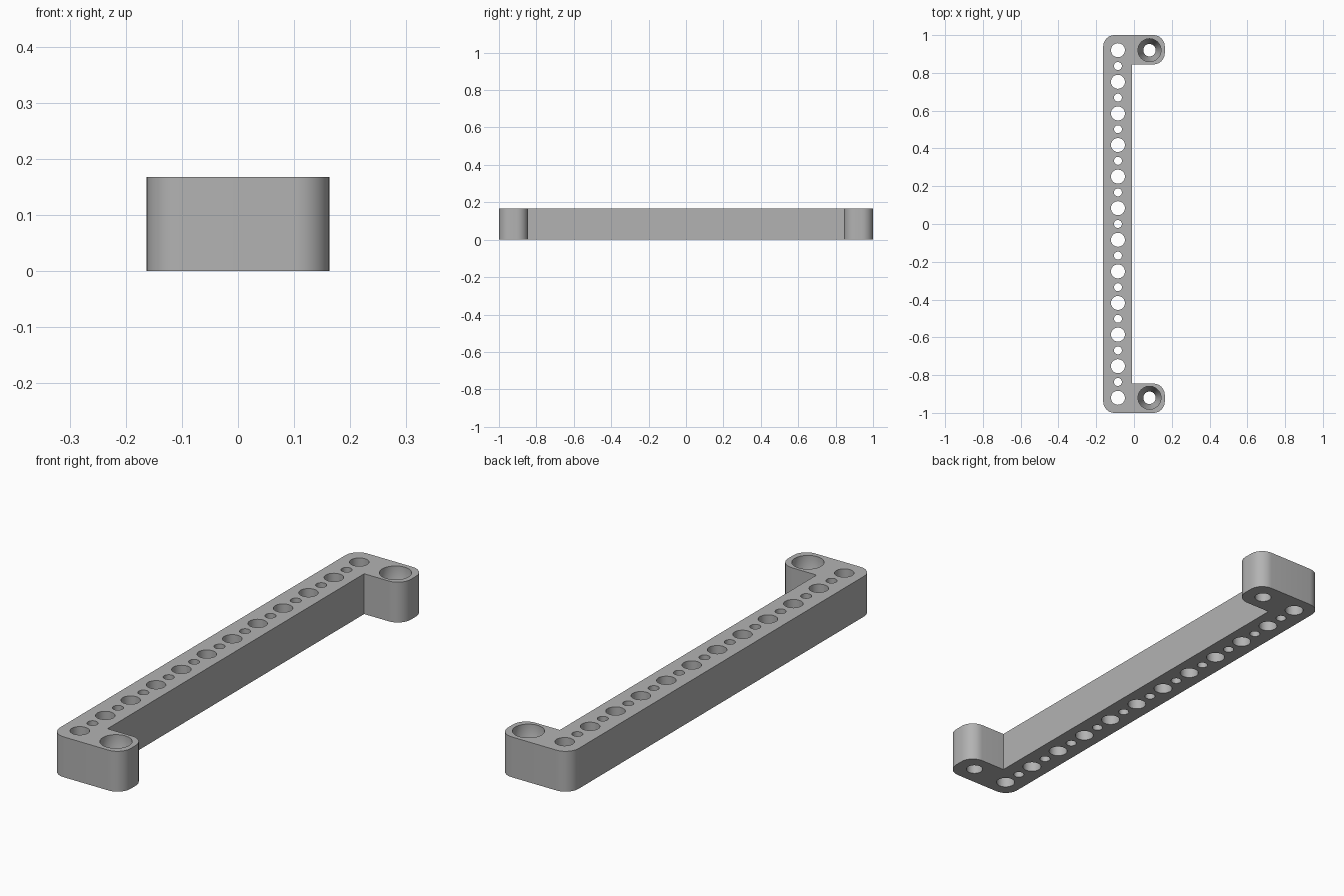
import bpy, bmesh, math

if "Cube" in bpy.data.objects:
    bpy.data.objects.remove(bpy.data.objects["Cube"], do_unlink=True)

H = 0.168          # bracket height
X0, X1, XB = -0.163, 0.163, -0.01
YT = 0.845         # inner edge of the tabs
R = 0.06           # corner radius

grey = bpy.data.materials.new("plain grey")
grey.use_nodes = True
colour = (0.45, 0.45, 0.45, 1)
grey.diffuse_color = colour
grey.node_tree.nodes["Principled BSDF"].inputs["Base Color"].default_value = colour


def make_object(name, bm):
    bmesh.ops.recalc_face_normals(bm, faces=bm.faces)
    mesh = bpy.data.meshes.new(name)
    bm.to_mesh(mesh)
    bm.free()
    mesh.materials.append(grey)
    obj = bpy.data.objects.new(name, mesh)
    bpy.context.collection.objects.link(obj)
    return obj


def add_bore(bm, x, y, profile, n=40):
    """Closed turned solid from (radius, height) pairs."""
    rings = [[bm.verts.new((x + r * math.cos(2 * math.pi * i / n),
                            y + r * math.sin(2 * math.pi * i / n), z))
              for i in range(n)] for r, z in profile]
    for a, b in zip(rings, rings[1:]):
        for i in range(n):
            j = (i + 1) % n
            bm.faces.new((a[i], a[j], b[j], b[i]))
    bm.faces.new(rings[0][::-1])
    bm.faces.new(rings[-1])


# C-shaped bracket with rounded outer corners
bm = bmesh.new()
outline = [(X0, -1), (X1, -1), (X1, -YT), (XB, -YT),
           (XB, YT), (X1, YT), (X1, 1), (X0, 1)]
base = bm.faces.new([bm.verts.new((x, y, 0)) for x, y in outline])
top = bmesh.ops.extrude_face_region(bm, geom=[base])["geom"]
bmesh.ops.translate(bm, vec=(0, 0, H),
                    verts=[v for v in top if isinstance(v, bmesh.types.BMVert)])
corners = [e for e in bm.edges
           if abs(e.verts[0].co.z - e.verts[1].co.z) > 0.1
           and abs(e.verts[0].co.x - XB) > 0.01]
bmesh.ops.bevel(bm, geom=corners, offset=R, segments=10, profile=0.5,
                affect='EDGES')
bracket = make_object("bracket", bm)

# Alternating large and small through holes, plus countersunk tab holes
bm = bmesh.new()
for i in range(23):
    r = 0.021 if i % 2 else 0.037
    add_bore(bm, -0.085, 0.92 * (1 - i / 11), [(r, -0.05), (r, H + 0.05)])
for side in (-1, 1):
    add_bore(bm, 0.082, 0.92 * side,
             [(0.033, -0.05), (0.033, 0.06), (0.061, 0.11), (0.061, H + 0.05)])
cutter = make_object("hole_cutter", bm)
cutter.hide_render = True

cut = bracket.modifiers.new("holes", 'BOOLEAN')
cut.object = cutter
cut.operation = 'DIFFERENCE'
cut.solver = 'EXACT'
bpy.context.view_layer.objects.active = bracket
bracket.select_set(True)
bpy.ops.object.modifier_apply(modifier=cut.name)
bpy.data.objects.remove(cutter, do_unlink=True)
bpy.ops.object.shade_smooth_by_angle(angle=math.radians(30))
